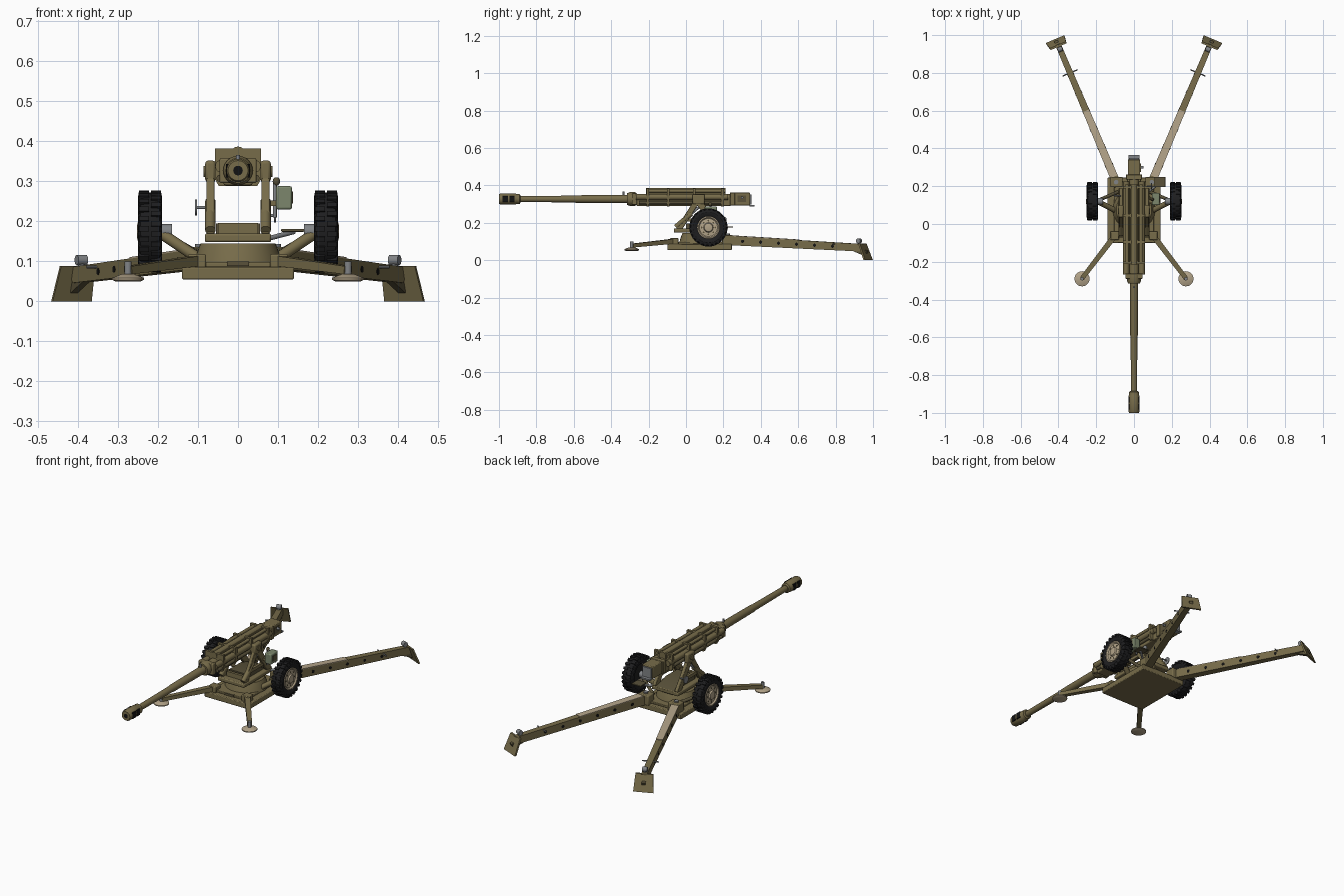
import bpy, bmesh, math
from mathutils import Vector as V

if "Cube" in bpy.data.objects:
    bpy.data.objects.remove(bpy.data.objects["Cube"])


def material(name, rgb):
    m = bpy.data.materials.new(name)
    m.diffuse_color = (*rgb, 1)
    m.use_nodes = True
    m.node_tree.nodes["Principled BSDF"].inputs["Base Color"].default_value = m.diffuse_color
    return m


OLIVE = material("olive paint", (0.185, 0.15, 0.068))
DARK = material("dark olive", (0.10, 0.083, 0.042))
TAN = material("tan paint", (0.45, 0.37, 0.25))
RUBBER = material("tyre rubber", (0.013, 0.013, 0.014))
BLACK = material("black opening", (0.006, 0.006, 0.006))
STEEL = material("grey steel", (0.22, 0.23, 0.24))
GREEN = material("grey green", (0.20, 0.24, 0.15))


def finish(name, bm, mat, bevel=0):
    bmesh.ops.recalc_face_normals(bm, faces=bm.faces)
    me = bpy.data.meshes.new(name)
    bm.to_mesh(me)
    bm.free()
    me.materials.append(mat)
    ob = bpy.data.objects.new(name, me)
    bpy.context.collection.objects.link(ob)
    if bevel:
        b = ob.modifiers.new("edge", 'BEVEL')
        b.width, b.segments = bevel, 2
    return ob


def loft(name, a, b, mat, bevel=0):
    """Solid between two matching polygons."""
    bm = bmesh.new()
    A = [bm.verts.new(p) for p in a]
    B = [bm.verts.new(p) for p in b]
    bm.faces.new(A)
    bm.faces.new(B)
    for i in range(len(A)):
        j = (i + 1) % len(A)
        bm.faces.new((A[i], A[j], B[j], B[i]))
    return finish(name, bm, mat, bevel)


def box(name, x0, x1, y0, y1, z0, z1, mat, bevel=0):
    ring = lambda z: [(x0, y0, z), (x1, y0, z), (x1, y1, z), (x0, y1, z)]
    return loft(name, ring(z0), ring(z1), mat, bevel)


def beam(name, p, q, w0, h0, mat, w1=None, h1=None, bevel=0):
    """Rectangular beam from p to q, optionally tapered."""
    p, q = V(p), V(q)
    d = (q - p).normalized()
    side = d.cross(V((0, 0, 1))).normalized()
    up = side.cross(d)
    ring = lambda c, w, h: [c + side * w / 2 * i + up * h / 2 * j
                            for i, j in ((-1, -1), (1, -1), (1, 1), (-1, 1))]
    return loft(name, ring(p, w0, h0), ring(q, w1 or w0, h1 or h0), mat, bevel)


def lathe(name, origin, axis, prof, mat, n=24):
    """Revolve (distance, radius) points around an axis, capped at both ends."""
    rot = V(axis).to_track_quat('Z', 'Y')
    bm = bmesh.new()
    rings = [[bm.verts.new(V(origin) + rot @ V((r * math.cos(2 * math.pi * i / n),
              r * math.sin(2 * math.pi * i / n), t))) for i in range(n)] for t, r in prof]
    for A, B in zip(rings, rings[1:]):
        for i in range(n):
            bm.faces.new((A[i], A[(i + 1) % n], B[(i + 1) % n], B[i]))
    bm.faces.new(rings[0])
    bm.faces.new(rings[-1])
    return finish(name, bm, mat)


def rod(name, p, q, r, mat, n=16):
    d = V(q) - V(p)
    return lathe(name, p, d, [(0, r), (d.length, r)], mat, n)


# base plate, turntable and saddle
box("base_plate", -.14, .14, -.10, .245, .055, .086, OLIVE, .004)
box("base_deck", -.105, .105, -.075, .225, .086, .098, OLIVE, .003)
lathe("turntable", (0, .075, .09), (0, 0, 1), [(0, .112), (.022, .106), (.045, .098), (.055, .094)], OLIVE, 40)
box("front_latch", -.027, .027, -.08, -.07, .088, .1, DARK)
box("saddle", -.083, .083, -.065, .19, .148, .17, OLIVE, .005)
box("saddle_wall", -.05, .05, -.03, -.015, .168, .196, OLIVE)
loft("saddle_rear_deck", [(-.055, .0, .168), (.055, .0, .168), (.055, .19, .168), (-.055, .19, .168)],
     [(-.055, .0, .195), (.055, .0, .195), (.055, .10, .195), (-.055, .10, .195)], DARK)

# barrel along -y
Z = .327
lathe("barrel", (0, .26, Z), (0, -1, 0),
      [(0, .026), (.53, .026), (.56, .022), (.85, .020), (.86, .018), (1.16, .016)], OLIVE, 32)
lathe("muzzle_brake", (0, -.885, Z), (0, -1, 0),
      [(0, .02), (.005, .027), (.022, .027), (.026, .029), (.108, .029), (.115, .025)], OLIVE, 24)
lathe("muzzle_bore", (0, -.994, Z), (0, -1, 0), [(0, .012), (.0065, .012)], BLACK, 20)
for s in (-1, 1):
    for y in (-.967, -.93):
        box("brake_port", *sorted((s * .02, s * .0295)), y - .014, y + .014, Z - .017, Z + .017, BLACK)
lathe("barrel_collar", (0, -.27, Z), (0, -1, 0), [(0, .037), (.03, .037), (.045, .031)], OLIVE, 24)
box("collar_block", -.046, .046, -.29, -.262, .296, .358, OLIVE, .004)
rod("front_sight_post", (0, -.335, .34), (0, -.335, .366), .005, STEEL)

# cradle with recoil cylinders and yokes
box("cradle_trough", -.036, .036, -.265, .24, .29, .335, OLIVE, .005)
rod("top_recoil_cylinder", (0, -.215, .369), (0, .21, .369), .018, OLIVE, 20)
box("top_cover", -.02, .02, -.21, .21, .35, .376, OLIVE)
for s in (-1, 1):
    rod("side_recoil_cylinder", (s * .041, -.268, .338), (s * .041, .225, .338), .016, OLIVE, 20)
    rod("cradle_rail", (s * .045, -.25, .308), (s * .045, .20, .308), .009, DARK, 12)
    rod("cradle_upper_tube", (s * .037, -.21, .370), (s * .037, .21, .370), .009, OLIVE, 12)
for y in (-.205, -.095, .045, .195):
    loft("cradle_yoke", [(x, y - .007, z) for x, z in ((-.048, .288), (.048, .288), (.057, .305), (.057, .382), (-.057, .382), (-.057, .305))],
         [(x, y + .007, z) for x, z in ((-.048, .288), (.048, .288), (.057, .305), (.057, .382), (-.057, .382), (-.057, .305))], OLIVE)

# breech
box("breech_ring", -.042, .042, .235, .262, .293, .362, OLIVE, .003)
box("breech_block", -.033, .033, .26, .342, .292, .361, OLIVE, .004)
box("breech_face", -.027, .027, .34, .35, .298, .352, STEEL)
box("loading_tray", -.028, .028, .34, .365, .288, .296, STEEL)
rod("breech_lever", (.034, .3, .335), (.05, .3, .335), .007, STEEL)
box("breech_panel", .033, .036, .275, .32, .31, .345, DARK)

for s in (-1, 1):
    X = s * .069
    # cheek struts, balance cylinders and trunnions
    beam("cheek_rear_strut", (X, .175, .162), (X, .07, .31), .02, .035, OLIVE, bevel=.003)
    beam("cheek_front_strut", (X, -.04, .162), (X, .055, .31), .02, .03, OLIVE, bevel=.003)
    beam("cheek_brace", (X, -.005, .215), (X, .14, .215), .014, .018, OLIVE)
    rod("balance_cylinder", (X, -.055, .178), (X, .03, .25), .013, OLIVE, 20)
    rod("balance_piston", (X, .03, .25), (X, .085, .298), .007, STEEL)
    box("trunnion_block", X - .013, X + .013, .035, .10, .298, .352, OLIVE, .007)
    rod("trunnion_pin", (s * .05, .067, .325), (s * .086, .067, .325), .014, OLIVE, 20)

    # axle arms
    rod("axle_arm", (s * .095, .07, .105), (s * .195, .12, .172), .014, OLIVE)
    rod("axle_spring", (s * .085, .17, .11), (s * .19, .125, .17), .009, DARK)
    rod("axle_stub", (s * .165, .12, .175), (s * .225, .12, .175), .018, STEEL, 20)

    # wheel: tyre, lugs, hub
    C = V((s * .22, .12, .175))
    lathe("tyre", C - V((s * .03, 0, 0)), (s, 0, 0),
          [(.008, .058), (.002, .066), (0, .082), (.006, .094), (.018, .097), (.042, .097),
           (.054, .094), (.06, .082), (.058, .066), (.052, .058)], RUBBER, 48)
    for i in range(24):
        for side in (-1, 1):
            a = 2 * math.pi * (i + .25 * side) / 24
            r = V((0, math.cos(a), math.sin(a)))
            t = V((s * 0, -math.sin(a), math.cos(a))) * .0065
            ring = lambda rad, x0, x1: [C + r * rad + V((side * x, 0, 0)) + t * k
                                        for x, k in ((x0, -1), (x1, -1), (x1, 1), (x0, 1))]
            loft("tyre_lug", ring(.084, .002, .0305), ring(.102, .002, .027), RUBBER)
    lathe("wheel_hub", C - V((s * .022, 0, 0)), (s, 0, 0),
          [(0, .059), (.008, .05), (.036, .05), (.047, .06), (.05, .06), (.051, .054), (.044, .048),
           (.046, .026), (.053, .022), (.055, .012)], TAN, 36)
    for i in range(8):
        a = math.pi * i / 4
        p = C + V((s * .02, .037 * math.cos(a), .037 * math.sin(a)))
        rod("wheel_hole", p, p + V((s * .0045, 0, 0)), .0045, DARK, 10)

    # front outrigger with round foot
    box("outrigger_hinge", *sorted((s * .08, s * .125)), -.085, -.04, .083, .118, OLIVE, .004)
    beam("outrigger", (s * .10, -.06, .102), (s * .275, -.288, .078), .03, .026, OLIVE, .024, .02)
    rod("outrigger_screw", (s * .275, -.29, .06), (s * .275, -.29, .1), .009, STEEL)
    lathe("outrigger_foot", (s * .275, -.29, .05), (0, 0, 1),
          [(0, .032), (.004, .04), (.009, .04), (.018, .016)], TAN, 28)

    # rear trail
    P, Q = V((s * .085, .20, .107)), V((s * .402, .95, .066))
    at = lambda y: P.lerp(Q, (y - P.y) / (Q.y - P.y))
    u = V((Q.x - P.x, Q.y - P.y, 0)).normalized()
    n = V((u.y, -u.x, 0))
    beam("trail", P, Q, .044, .05, OLIVE, .03, .04)
    up = V((0, 0, 1))
    beam("trail_top_plate", at(.25) + up * .026, at(.60) + up * .0235, .043, .004, TAN, .037)
    box("trail_hinge", *sorted((s * .06, s * .125)), .195, .25, .08, .136, OLIVE, .005)
    rod("trail_hinge_pin", (s * .095, .222, .075), (s * .095, .222, .143), .012, STEEL)
    for k in range(6):
        c, half = at(.31 + .096 * k), .0222 - .0009 * k
        rod("trail_hole", c - n * half, c + n * half, .0085, BLACK, 14)
    c = at(.80) + up * .012
    rod("trail_handle", c - n * .043, c + n * .043, .0035, STEEL, 8)
    rod("trail_lock_post", at(.925), at(.925) + up * .043, .008, STEEL)
    rod("trail_lock_ring", at(.925) + up * .036 - n * .013, at(.925) + up * .036 + n * .013, .013, STEEL)

    # spade: sloping trapezoid blade across the trail end
    def blade(off):
        top, low = V((s * .402, .945, .088)), V((s * .417, .976, 0))
        return [top - n * .046 + u * off, top + n * .046 + u * off,
                low + n * .053 + u * off, low - n * .053 + u * off]
    loft("spade_blade", blade(-.007), blade(.003), OLIVE)
    beam("spade_rib", at(.90) - up * .005, V((s * .412, .966, .035)), .02, .03, DARK)

# aiming gear and seat on the right side
box("sight_box", .095, .135, .10, .165, .23, .288, GREEN, .005)
box("sight_window", .135, .138, .115, .15, .245, .275, DARK)
rod("sight_post", (.092, .13, .21), (.092, .13, .295), .005, STEEL)
lathe("sight_head", (.096, .13, .29), (0, 0, 1), [(0, .004), (.004, .008), (.01, .0095), (.016, .008), (.02, .004)], DARK)
beam("sight_bracket", (.065, .12, .245), (.1, .12, .245), .02, .014, OLIVE)
rod("handwheel_shaft", (.07, .2, .215), (.098, .2, .215), .004, STEEL)
lathe("handwheel", (.09, .2, .215), (1, 0, 0), [(0, .018), (.005, .018)], STEEL)
rod("left_handwheel_shaft", (-.07, .15, .235), (-.105, .15, .235), .004, STEEL)
lathe("left_handwheel", (-.102, .15, .235), (-1, 0, 0), [(0, .02), (.005, .02)], STEEL)
rod("seat_arm", (.075, .17, .157), (.14, .22, .174), .006, STEEL)
box("seat_pad", .108, .166, .195, .25, .174, .181, DARK, .002)

# keep hard edges sharp, round ones smooth
bpy.ops.object.select_all(action='SELECT')
bpy.context.view_layer.objects.active = bpy.context.collection.objects[0]
bpy.ops.object.shade_smooth_by_angle(angle=math.radians(32))
